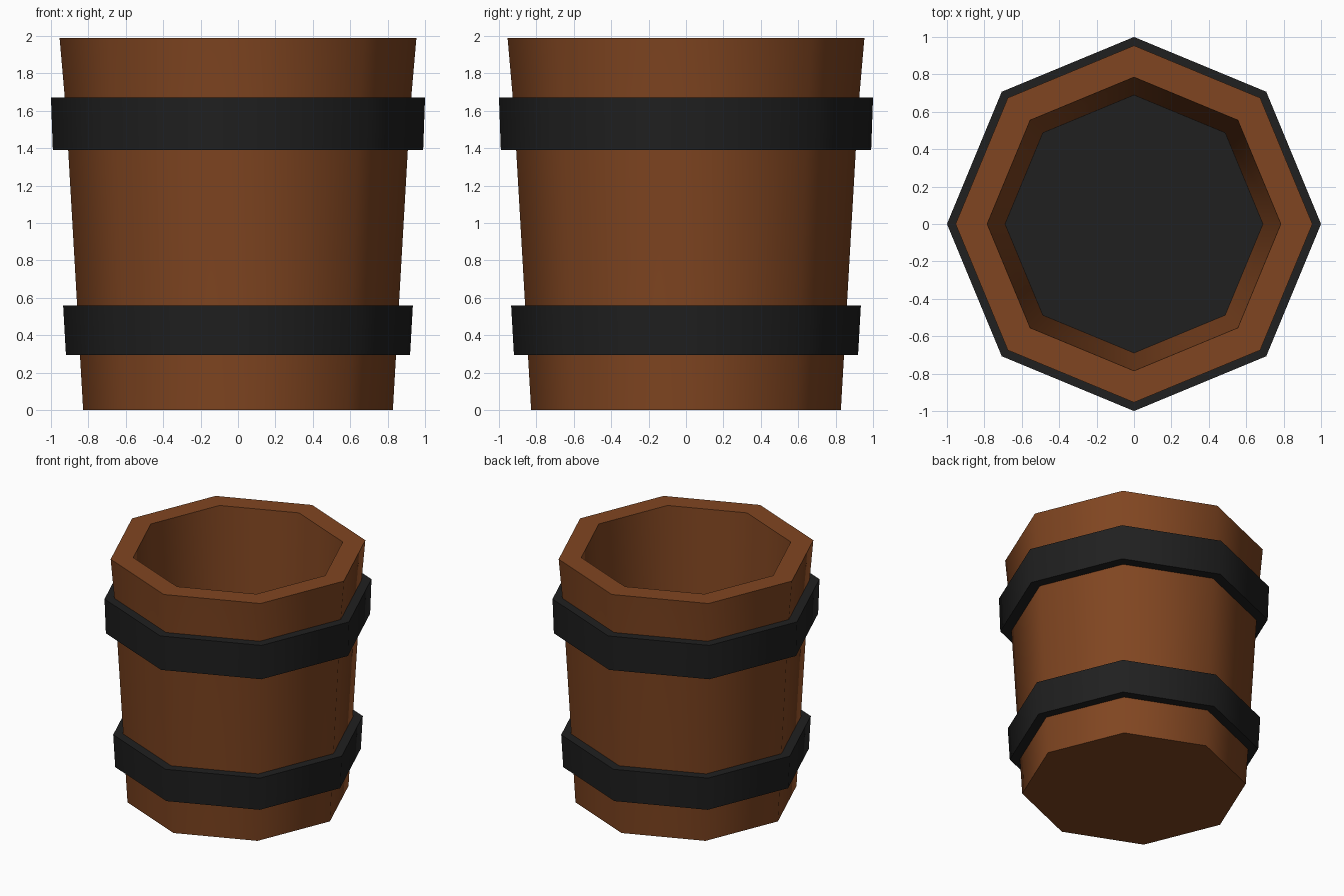
import bpy, bmesh, math

if "Cube" in bpy.data.objects:
    bpy.data.objects.remove(bpy.data.objects["Cube"])

SIDES = 8


def material(name, rgb):
    m = bpy.data.materials.new(name)
    m.diffuse_color = (*rgb, 1)
    m.use_nodes = True
    m.node_tree.nodes["Principled BSDF"].inputs["Base Color"].default_value = m.diffuse_color
    return m


def lathe(name, profile, mat, ring=False):
    """Turn (radius, z) points into an eight-sided part; ring joins last to first, else ends are capped."""
    bm = bmesh.new()
    loops = []
    for r, z in profile:
        loops.append([bm.verts.new((r * math.cos(math.tau * i / SIDES),
                                    r * math.sin(math.tau * i / SIDES), z))
                      for i in range(SIDES)])
    pairs = list(zip(loops, loops[1:]))
    if ring:
        pairs.append((loops[-1], loops[0]))
    else:
        bm.faces.new(loops[0])
        bm.faces.new(loops[-1])
    for a, b in pairs:
        for i in range(SIDES):
            j = (i + 1) % SIDES
            bm.faces.new((a[i], a[j], b[j], b[i]))
    bmesh.ops.recalc_face_normals(bm, faces=bm.faces)
    mesh = bpy.data.meshes.new(name)
    bm.to_mesh(mesh)
    bm.free()
    mesh.materials.append(mat)
    ob = bpy.data.objects.new(name, mesh)
    bpy.context.collection.objects.link(ob)
    # Smooth around the staves, crisp at rims
    bpy.ops.object.select_all(action='DESELECT')
    ob.select_set(True)
    bpy.context.view_layer.objects.active = ob
    bpy.ops.object.shade_smooth_by_angle(angle=math.radians(60))
    return ob


wood = material("wood", (0.216, 0.06, 0.015))
iron = material("dark_iron", (0.014, 0.014, 0.014))

FLOOR = 0.3

# Wooden tub: outer wall, rim, inner wall, floor
tub = lathe("tub", [(0.828, 0), (0.92, 1.6), (0.954, 1.99),
                    (0.785, 1.99), (0.69, FLOOR)], wood)

# Dark inside floor: a second material on the tub's last cap
tub.data.materials.append(iron)
for p in tub.data.polygons:
    if len(p.vertices) == SIDES and p.center.z > 0.1:
        p.material_index = 1

# Iron hoops: (name, bottom z, top z, bottom radius, top radius, inner radii)
for name, z0, z1, r0, r1, i0, i1 in (
        ("lower_hoop", 0.295, 0.56, 0.92, 0.935, 0.84, 0.855),
        ("upper_hoop", 1.39, 1.67, 0.99, 1.0, 0.90, 0.92)):
    lathe(name, [(i0, z0), (r0, z0), (r1, z1), (i1, z1)], iron, ring=True)
